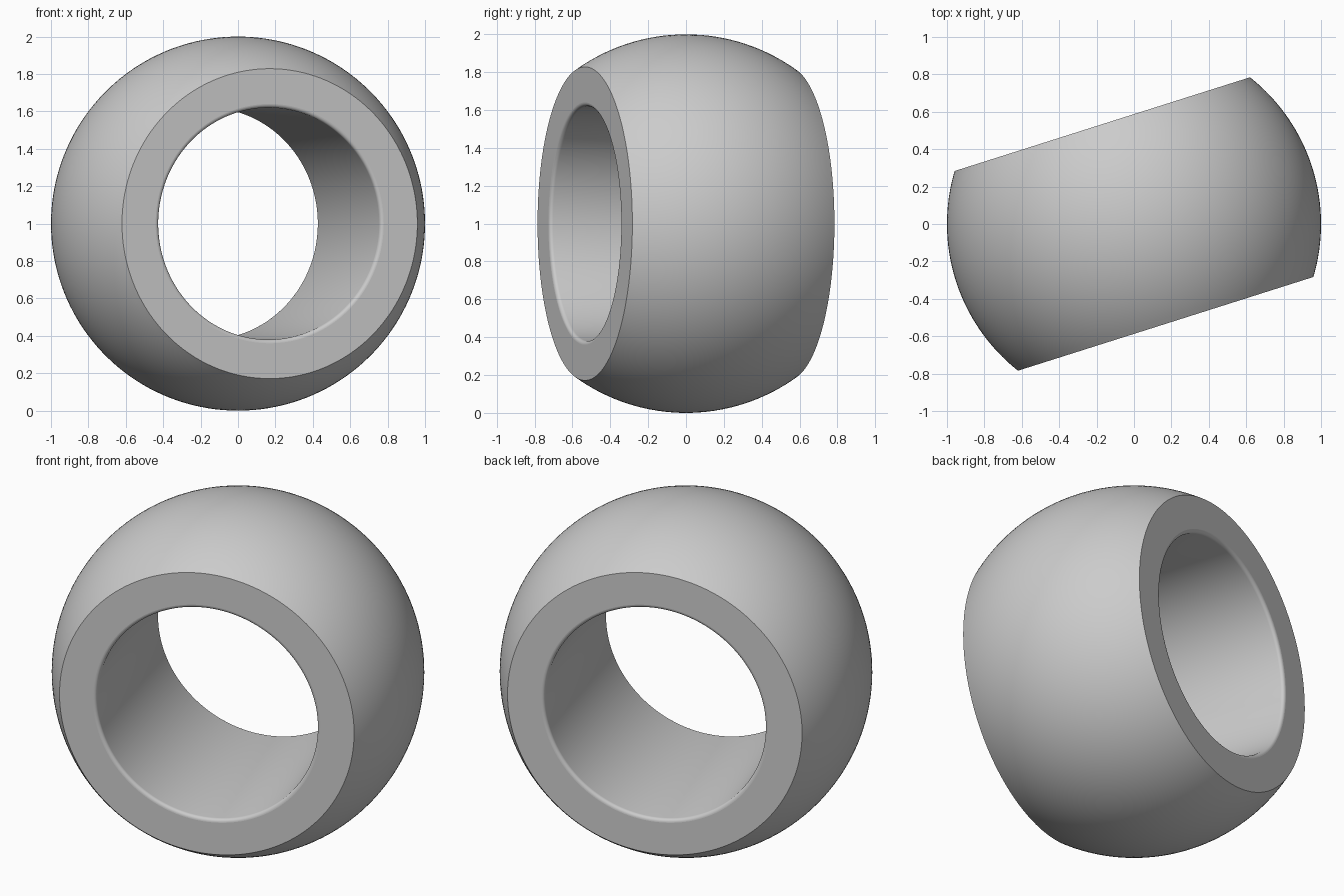
import bpy
import bmesh
from math import asin, cos, sin, pi, radians
from mathutils import Matrix

RADIUS = 1.0        # ball radius
HALF_WIDTH = 0.56   # half the distance between the flat faces
BORE = 0.62         # bore radius
FILLET = 0.02       # rounding of the bore mouths
TURN = radians(17.6)
SEGMENTS = 160

cube = bpy.data.objects.get("Cube")
if cube:
    bpy.data.objects.remove(cube, do_unlink=True)

steel = bpy.data.materials.new("grey_steel")
steel.use_nodes = True
colour = (0.6, 0.6, 0.6, 1.0)
steel.diffuse_color = colour
steel.node_tree.nodes["Principled BSDF"].inputs["Base Color"].default_value = colour


def arc(cx, cz, r, start, end, steps):
    """Points (radius, height) along a circular arc."""
    angles = [start + (end - start) * i / steps for i in range(steps + 1)]
    return [(cx + r * cos(a), cz + r * sin(a)) for a in angles]


# Closed cross-section: spherical outside, rounded mouths, straight bore
edge = asin(HALF_WIDTH / RADIUS)
mouth = BORE + FILLET
depth = HALF_WIDTH - FILLET
profile = arc(0, 0, RADIUS, -edge, edge, 32)
profile += arc(mouth, depth, FILLET, pi / 2, pi, 6)
profile += arc(mouth, -depth, FILLET, pi, 3 * pi / 2, 6)

# Revolve the section about its axis
bm = bmesh.new()
verts = [bm.verts.new((r, 0, z)) for r, z in profile]
edges = [bm.edges.new((verts[i - 1], verts[i])) for i in range(len(verts))]
bmesh.ops.spin(bm, geom=verts + edges, cent=(0, 0, 0), axis=(0, 0, 1),
               angle=2 * pi, steps=SEGMENTS, use_merge=True)
bmesh.ops.remove_doubles(bm, verts=bm.verts, dist=1e-5)
bmesh.ops.recalc_face_normals(bm, faces=bm.faces)

# Lay the axis level, turn it sideways and rest the ball on the ground
placing = (Matrix.Translation((0, 0, RADIUS)) @ Matrix.Rotation(TURN, 4, "Z")
           @ Matrix.Rotation(pi / 2, 4, "X"))
bmesh.ops.transform(bm, matrix=placing, verts=bm.verts)

mesh = bpy.data.meshes.new("bored_ball")
bm.to_mesh(mesh)
bm.free()
mesh.materials.append(steel)
ball = bpy.data.objects.new("bored_ball", mesh)
bpy.context.collection.objects.link(ball)

# Smooth curved surfaces, crisp outer rims
bpy.ops.object.select_all(action="DESELECT")
ball.select_set(True)
bpy.context.view_layer.objects.active = ball
bpy.ops.object.shade_smooth_by_angle(angle=radians(30))

# Keep the flat end faces flat
for face in mesh.polygons:
    local = placing.inverted().to_3x3() @ face.normal
    if abs(local.z) > 0.9999:
        face.use_smooth = False
